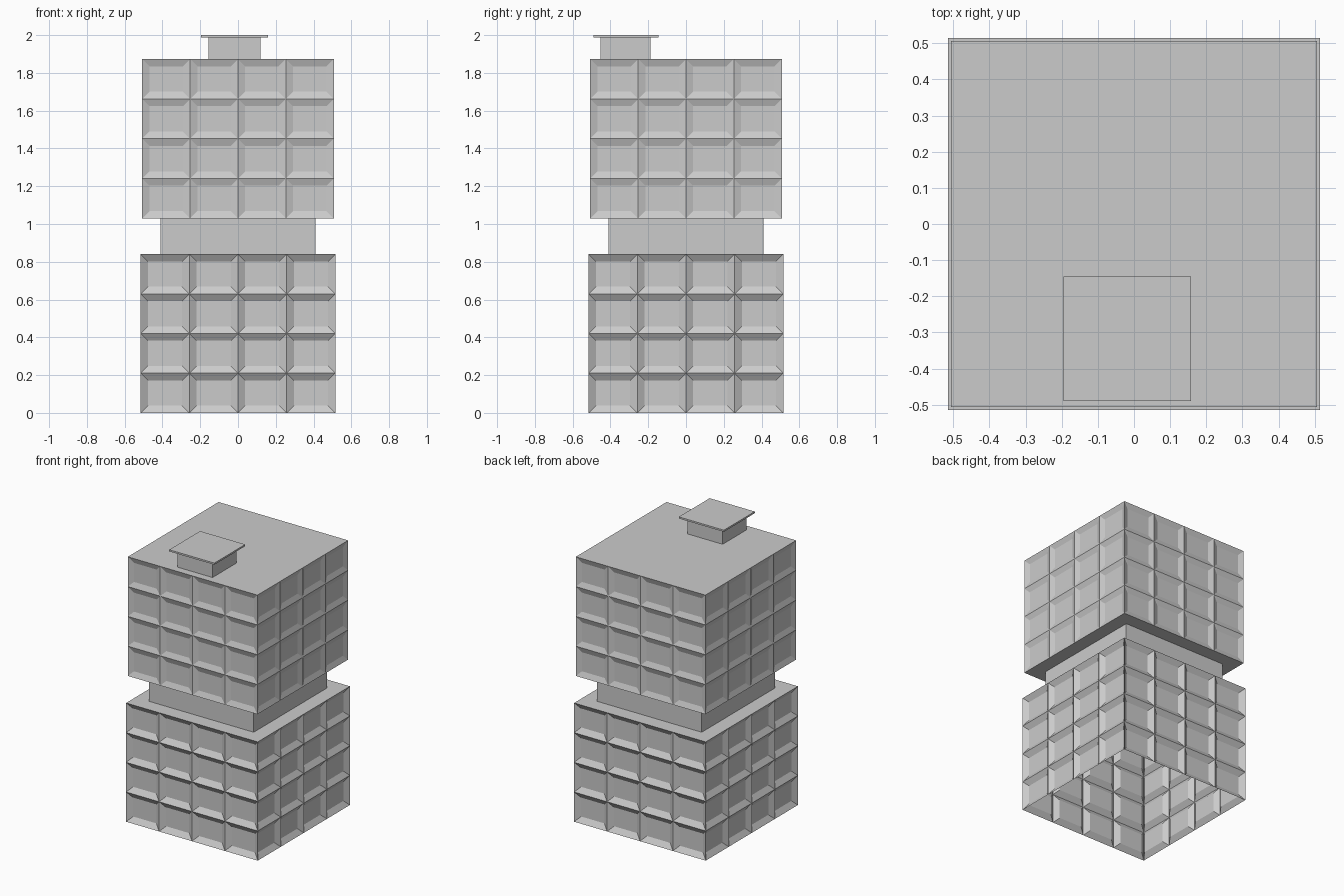
import bpy, bmesh
from mathutils import Matrix, Vector
from math import pi

if "Cube" in bpy.data.objects:
    bpy.data.objects.remove(bpy.data.objects["Cube"])


def finish(bm, name):
    mesh = bpy.data.meshes.new(name)
    bm.to_mesh(mesh)
    bm.free()
    obj = bpy.data.objects.new(name, mesh)
    bpy.context.collection.objects.link(obj)
    return obj


def box(name, x0, x1, y0, y1, z0, z1):
    bm = bmesh.new()
    bmesh.ops.create_cube(bm, size=1)
    bm.transform(Matrix.Translation(((x0 + x1) / 2, (y0 + y1) / 2, (z0 + z1) / 2))
                 @ Matrix.Diagonal((x1 - x0, y1 - y0, z1 - z0, 1)))
    return finish(bm, name)


def panelled_block(name, half, z0, z1, inset, depth, floor, n=4):
    """Square block whose four walls are grids of recessed, bevelled panels."""
    bm = bmesh.new()
    w, h = 2 * half / n, (z1 - z0) / n
    panels = []
    for side in range(4):
        rot = Matrix.Rotation(side * pi / 2, 3, 'Z')
        for i in range(n):
            for j in range(n):
                corners = [(i, j), (i + 1, j), (i + 1, j + 1), (i, j + 1)]
                panels.append(bm.faces.new([
                    bm.verts.new(rot @ Vector((-half + u * w, -half, z0 + v * h)))
                    for u, v in corners]))
    bm.normal_update()
    bmesh.ops.inset_individual(bm, faces=panels, thickness=inset, depth=-depth,
                               use_even_offset=True)
    # Roof, and underside where the block is closed
    sq = [(-half, -half), (half, -half), (half, half), (-half, half)]
    bm.faces.new([bm.verts.new((x, y, z1)) for x, y in sq])
    if floor:
        bm.faces.new([bm.verts.new((x, y, z0)) for x, y in reversed(sq)])
    bmesh.ops.remove_doubles(bm, verts=bm.verts, dist=1e-4)
    return finish(bm, name)


# Main volumes: the lower block is open underneath
panelled_block("lower_block", 0.515, 0.0, 0.84, 0.038, 0.024, floor=False)
box("recessed_neck", -0.41, 0.41, -0.41, 0.41, 0.84, 1.03)
panelled_block("upper_block", 0.507, 1.03, 1.873, 0.038, 0.014, floor=True)

# Rooftop hut with overhanging lid
box("roof_hut", -0.155, 0.118, -0.453, -0.188, 1.873, 1.988)
box("roof_hut_lid", -0.195, 0.158, -0.49, -0.145, 1.988, 2.0)
